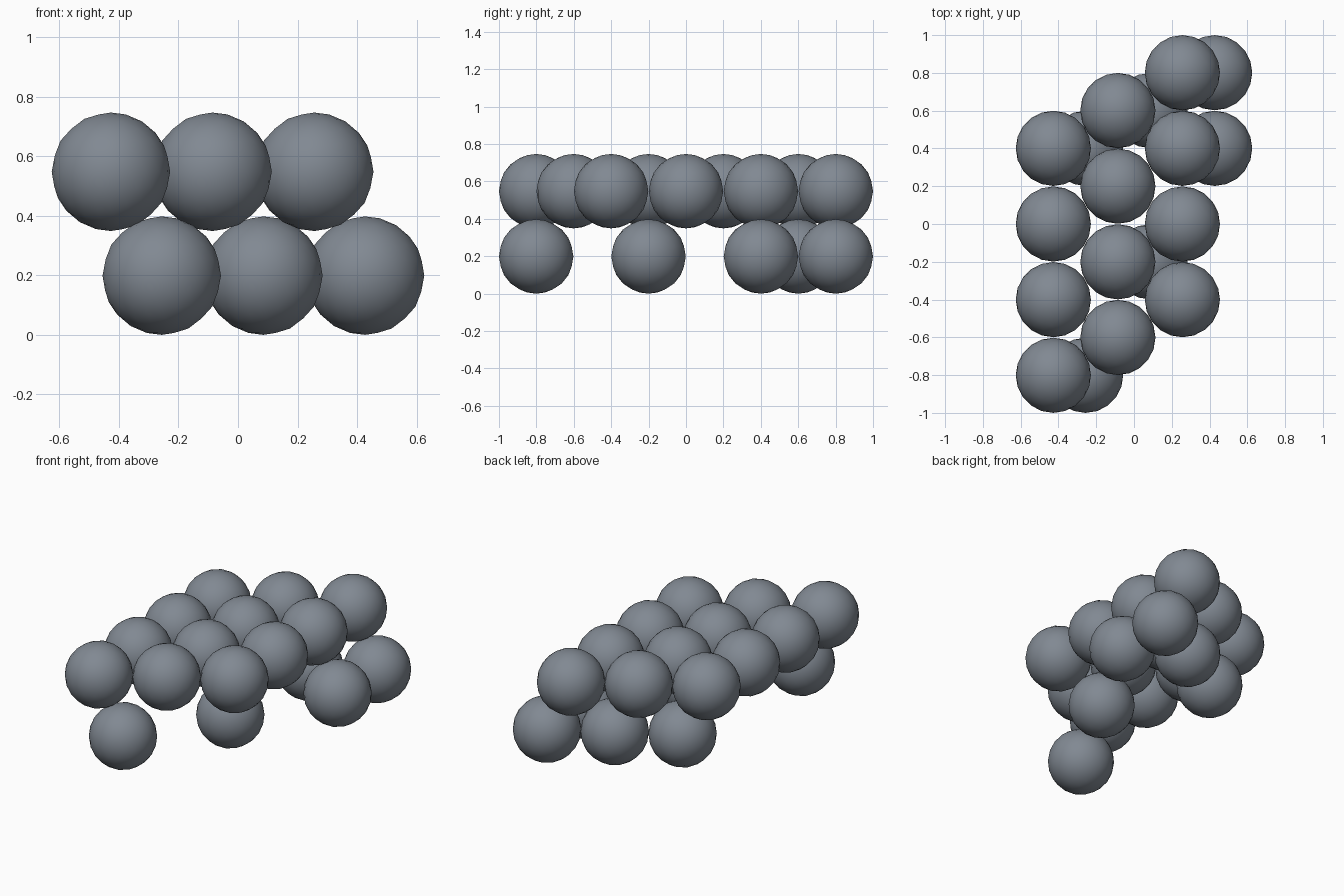
import bpy

if "Cube" in bpy.data.objects:
    bpy.data.objects.remove(bpy.data.objects["Cube"])

R = 0.199
DX, DY = 0.1708, 0.4005      # half column pitch, ball pitch along a column
LOW, HIGH = R, 0.548         # layer heights

grey = bpy.data.materials.new("slate grey")
grey.diffuse_color = (0.22, 0.25, 0.29, 1)
grey.use_nodes = True
grey.node_tree.nodes["Principled BSDF"].inputs["Base Color"].default_value = grey.diffuse_color


def ball(name, x, y, z):
    bpy.ops.mesh.primitive_ico_sphere_add(subdivisions=3, radius=R, location=(x, y, z))
    ob = bpy.context.object
    ob.name = name
    ob.data.materials.append(grey)
    bpy.ops.object.shade_smooth()


# upper layer: three staggered columns of four touching balls
for col in range(3):
    x = (-2.5 + 2 * col) * DX
    for row in range(4):
        ball(f"upper_ball_{col}_{row}", x, (row - 2 + col * 0.5) * DY, HIGH)

# lower layer: two balls in each column (y in ball pitches)
for col, rows in enumerate([(-2, 1), (-0.5, 1.5), (1, 2)]):
    x = (-1.5 + 2 * col) * DX
    for row in rows:
        ball(f"lower_ball_{col}", x, row * DY, LOW)
